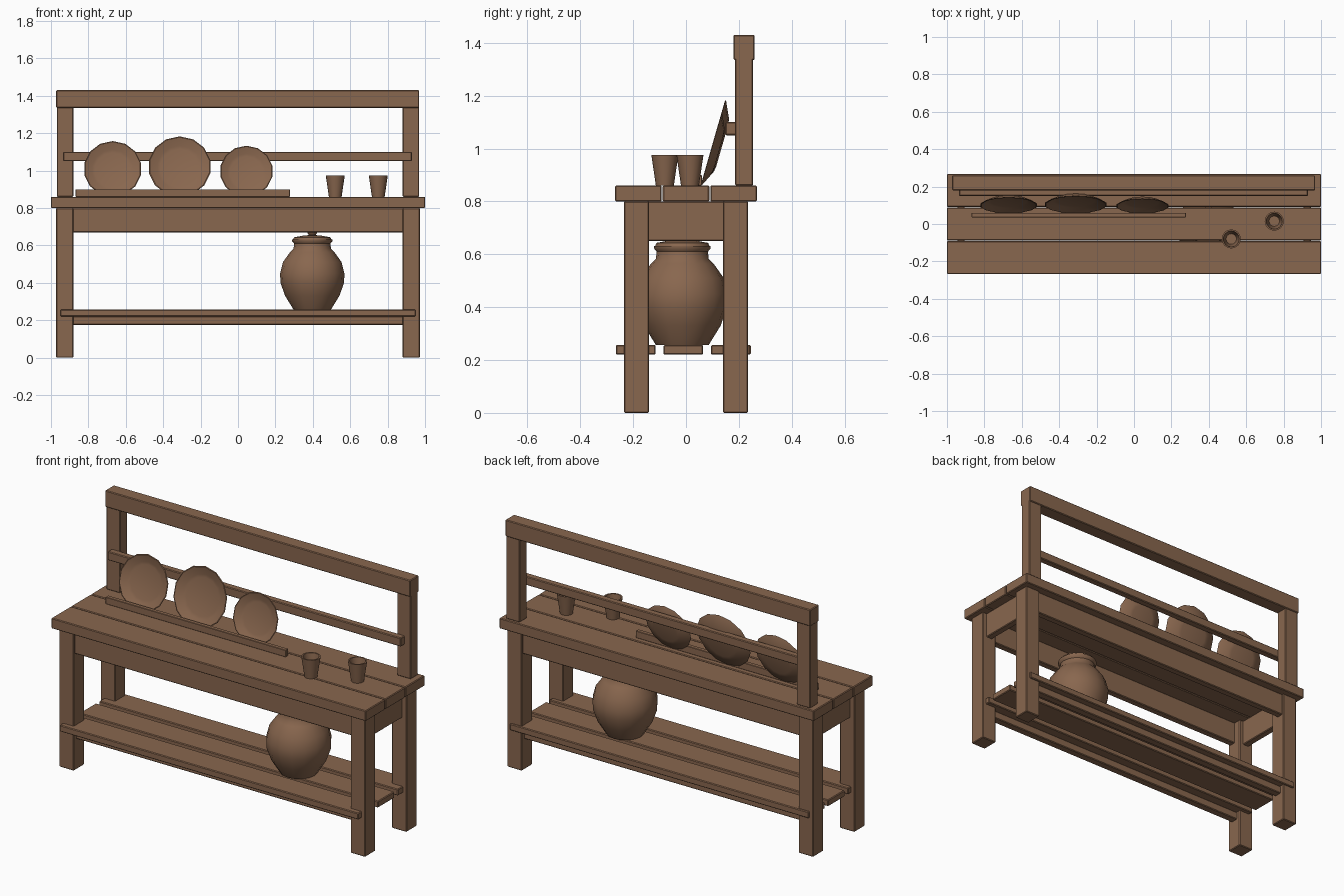
import bpy, bmesh
from math import radians, sin, cos, pi
from mathutils import Matrix

if "Cube" in bpy.data.objects:
    bpy.data.objects.remove(bpy.data.objects["Cube"])

# Single wood and clay colour
COLOUR = (0.25, 0.135, 0.077, 1)
brown = bpy.data.materials.new("warm_brown")
brown.use_nodes = True
brown.diffuse_color = COLOUR
bsdf = next(n for n in brown.node_tree.nodes if n.type == 'BSDF_PRINCIPLED')
bsdf.inputs["Base Color"].default_value = COLOUR
bsdf.inputs["Roughness"].default_value = 0.8


def finish(name, bm):
    mesh = bpy.data.meshes.new(name)
    bmesh.ops.recalc_face_normals(bm, faces=bm.faces)
    bm.to_mesh(mesh)
    bm.free()
    mesh.materials.append(brown)
    obj = bpy.data.objects.new(name, mesh)
    bpy.context.collection.objects.link(obj)
    return obj


def board(name, x, y, z, bevel=0.004):
    """Box given by its (min, max) range on each axis."""
    bm = bmesh.new()
    bmesh.ops.create_cube(bm, size=1)
    for v in bm.verts:
        for i, (lo, hi) in enumerate((x, y, z)):
            v.co[i] = lo if v.co[i] < 0 else hi
    bmesh.ops.bevel(bm, geom=bm.edges[:], offset=bevel, segments=1, affect='EDGES')
    return finish(name, bm)


def turned(name, profile, place, sides, sharp):
    """Closed lathe shape from (radius, height) points; radius 0 makes a pole."""
    bm = bmesh.new()
    rings = []
    for r, z in profile:
        n = sides if r else 1
        rings.append([bm.verts.new((r * cos(2 * pi * i / sides), r * sin(2 * pi * i / sides), z))
                      for i in range(n)])
    for a, b in zip(rings, rings[1:]):
        for i in range(sides):
            j = (i + 1) % sides
            corners = [a[i % len(a)], a[j % len(a)], b[j % len(b)], b[i % len(b)]]
            bm.faces.new(list(dict.fromkeys(corners)))
    bm.transform(place)
    obj = finish(name, bm)
    bpy.ops.object.select_all(action='DESELECT')
    obj.select_set(True)
    bpy.context.view_layer.objects.active = obj
    bpy.ops.object.shade_smooth_by_angle(angle=radians(sharp))
    return obj


def mirrored(lo, hi, side):
    return tuple(sorted((side * lo, side * hi)))


# Table top planks and lower shelf slats
for name, y in (("front", -0.18), ("middle", 0), ("back", 0.18)):
    board(name + "_top_plank", (-1, 1), (y - 0.088, y + 0.088), (0.80, 0.86))
    s = y - 0.01
    board(name + "_shelf_slat", (-0.95, 0.95), (s - 0.075, s + 0.075), (0.22, 0.257))

# Legs, aprons, stretchers and back posts
for side, sname in ((-1, "right"), (1, "left")):
    for depth, dname in ((-1, "front"), (1, "back")):
        board(f"{dname}_{sname}_leg", mirrored(0.88, 0.973, side),
              mirrored(0.14, 0.235, depth), (0, 0.80))
    board(sname + "_apron", mirrored(0.905, 0.945, side), (-0.145, 0.145), (0.65, 0.80))
    board(sname + "_back_post", mirrored(0.88, 0.968, side), (0.186, 0.254), (0.86, 1.425))
for depth, dname in ((-1, "front"), (1, "back")):
    board(dname + "_apron", (-0.885, 0.885), mirrored(0.185, 0.225, depth), (0.67, 0.80))
    board(dname + "_stretcher", (-0.885, 0.885), mirrored(0.165, 0.21, depth), (0.175, 0.22))

# Back frame rails and plate ledge
board("top_rail", (-0.972, 0.968), (0.18, 0.26), (1.335, 1.43))
board("plate_rail", (-0.935, 0.93), (0.15, 0.19), (1.05, 1.10))
board("plate_ledge", (-0.868, 0.278), (0.036, 0.06), (0.86, 0.90), 0.002)

# Plates leaning on the rail: dish opens along local +z
PLATE = [(0, 0.02), (0.62, 0.02), (0.72, 0.045), (0.97, 0.16), (1, 0.15),
         (0.97, 0.125), (0.62, -0.04), (0.5, -0.06), (0, -0.06)]
TILT = radians(16)
for name, x, r in (("right", -0.67, 0.155), ("middle", -0.312, 0.168), ("left", 0.045, 0.142)):
    profile = [(a * r, (b - 0.15) * r) for a, b in PLATE]
    place = (Matrix.Translation((x, 0.057 + r * sin(TILT), 0.86 + r * cos(TILT)))
             @ Matrix.Rotation(pi / 2 - TILT, 4, 'X') @ Matrix.Rotation(pi / 14, 4, 'Z'))
    turned(name + "_plate", profile, place, 14, 40)

# Cups
CUP = [(0, 0), (0.034, 0), (0.051, 0.115), (0.043, 0.115), (0.028, 0.015), (0, 0.015)]
for name, x, y in (("front", 0.52, -0.08), ("back", 0.75, 0.015)):
    turned(name + "_cup", CUP, Matrix.Translation((x, y, 0.86)), 16, 40)

# Storage jar with lid and knob
JAR = [(0, 0.257), (0.1, 0.257), (0.145, 0.33), (0.17, 0.4), (0.172, 0.45), (0.157, 0.51),
       (0.118, 0.565), (0.1, 0.583), (0.097, 0.61), (0.107, 0.622), (0.107, 0.632), (0, 0.632)]
LID = [(0, 0.63), (0.103, 0.63), (0.098, 0.643), (0.05, 0.652), (0.018, 0.655),
       (0.026, 0.668), (0.02, 0.682), (0, 0.685)]
for name, profile in (("storage_jar", JAR), ("jar_lid", LID)):
    turned(name, profile, Matrix.Translation((0.397, -0.014, 0)), 16, 40)
